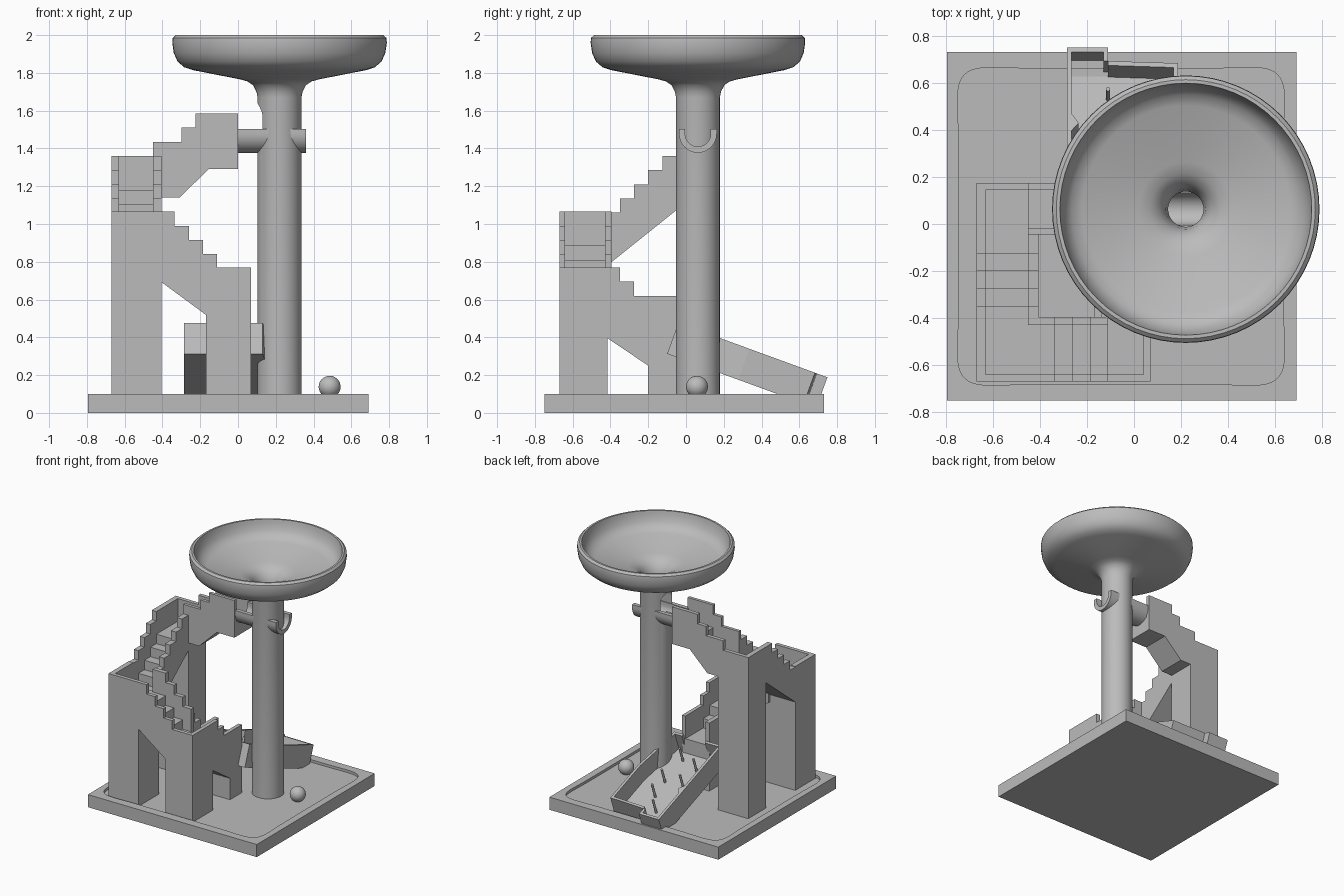
import bpy, bmesh, math
from mathutils import Matrix, Vector

cube = bpy.data.objects.get("Cube")
if cube:
    bpy.data.objects.remove(cube, do_unlink=True)

grey = bpy.data.materials.new("plain_grey")
grey.use_nodes = True
COLOUR = (0.5, 0.5, 0.5, 1)
grey.diffuse_color = COLOUR
grey.node_tree.nodes["Principled BSDF"].inputs["Base Color"].default_value = COLOUR


def finish(name, bm, smooth=False):
    bmesh.ops.recalc_face_normals(bm, faces=bm.faces)
    mesh = bpy.data.meshes.new(name)
    bm.to_mesh(mesh)
    bm.free()
    ob = bpy.data.objects.new(name, mesh)
    bpy.context.collection.objects.link(ob)
    mesh.materials.append(grey)
    if smooth:
        shade(ob)
    return ob


def shade(ob):
    bpy.ops.object.select_all(action='DESELECT')
    ob.select_set(True)
    bpy.context.view_layer.objects.active = ob
    bpy.ops.object.shade_smooth_by_angle(angle=math.radians(35))


def prism(name, axis, pts, a, b, matrix=None, smooth=False):
    """Extrude a 2D outline along an axis from a to b."""
    place = {'x': lambda p, t: (t, p[0], p[1]),
             'y': lambda p, t: (p[0], t, p[1]),
             'z': lambda p, t: (p[0], p[1], t)}[axis]
    bm = bmesh.new()
    lo = [bm.verts.new(place(p, a)) for p in pts]
    hi = [bm.verts.new(place(p, b)) for p in pts]
    bm.faces.new(lo)
    bm.faces.new(hi)
    n = len(pts)
    for i in range(n):
        j = (i + 1) % n
        bm.faces.new((lo[i], lo[j], hi[j], hi[i]))
    if matrix:
        bm.transform(matrix)
    return finish(name, bm, smooth)


def box(name, x, y, z, matrix=None):
    return prism(name, 'z', [(x[0], y[0]), (x[1], y[0]), (x[1], y[1]), (x[0], y[1])], *z, matrix)


def cut(ob, cutter):
    cutter.hide_render = True
    mod = ob.modifiers.new("cut", 'BOOLEAN')
    mod.object, mod.solver = cutter, 'EXACT'
    dg = bpy.context.evaluated_depsgraph_get()
    dg.update()
    ob.data = bpy.data.meshes.new_from_object(ob.evaluated_get(dg))
    ob.modifiers.clear()
    bpy.data.objects.remove(cutter, do_unlink=True)


# Base with a sunken tray
FLOOR = 0.08
base = box("base", (-0.795, 0.69), (-0.75, 0.73), (0, 0.1))


def tray_point(t):
    k = 1 - 0.03 * math.cos(4 * t)
    c, s = math.cos(t), math.sin(t)
    return (-0.055 + 0.71 * k * math.copysign(abs(c) ** 0.28, c),
            -0.01 + 0.69 * k * math.copysign(abs(s) ** 0.28, s))


cut(base, prism("tray_cutter", 'z', [tray_point(math.tau * i / 96) for i in range(96)], FLOOR, 0.2))

# Hollow column flaring into the funnel bowl
CX, CY = 0.22, 0.063
profile = [(0, 0.07), (0.116, 0.07), (0.116, 1.67), (0.122, 1.70), (0.14, 1.735), (0.17, 1.755), (0.21, 1.766),
           (0.46, 1.815), (0.505, 1.83), (0.54, 1.86), (0.56, 1.905), (0.568, 1.96), (0.566, 1.985), (0.55, 2.0),
           (0.535, 2.0), (0.53, 1.975), (0.515, 1.925), (0.485, 1.885), (0.44, 1.865),
           (0.2, 1.818), (0.15, 1.8), (0.11, 1.77), (0.085, 1.72), (0.075, 1.66), (0.075, 1.405), (0, 1.405)]
bm = bmesh.new()
ring = [bm.verts.new((CX + r, CY, z)) for r, z in profile]
edges = [bm.edges.new(pair) for pair in zip(ring, ring[1:])]
bmesh.ops.spin(bm, geom=ring + edges, cent=(CX, CY, 0), axis=(0, 0, 1), angle=math.tau, steps=64)
bmesh.ops.remove_doubles(bm, verts=bm.verts, dist=0.0005)
column = finish("column_and_funnel", bm)

# Arched exit in the column side
arch = [(CY + 0.073 * math.cos(math.pi * i / 16), 1.565 + 0.073 * math.sin(math.pi * i / 16)) for i in range(17)]
cut(column, prism("exit_cutter", 'x', arch + [(CY - 0.073, 1.44), (CY + 0.073, 1.44)], 0.05, CX))
shade(column)

# Half-pipe trough through the column
U = [math.pi + math.pi * i / 24 for i in range(25)]
trough = [(CY + 0.1 * math.cos(t), 1.48 + 0.103 * math.sin(t)) for t in U]
trough += [(CY + 0.1, 1.503), (CY + 0.068, 1.503)]
trough += [(CY + 0.068 * math.cos(t), 1.48 + 0.07 * math.sin(t)) for t in reversed(U)]
trough += [(CY - 0.068, 1.503), (CY - 0.1, 1.503)]
prism("trough", 'x', trough, -0.01, 0.36, smooth=True)

# Ball resting in the tray
bm = bmesh.new()
bmesh.ops.create_uvsphere(bm, u_segments=32, v_segments=16, radius=0.058,
                          matrix=Matrix.Translation((0.485, 0.058, 0.138)))
finish("ball", bm, True)

# Staircase flights: two stepped walls with a sunken stepped channel between
DEPTH, RISE = 0.18, 0.075


def flight(name, axis, breaks, top, under, outer, inner):
    def outline(drop):
        pts = []
        for i, (a, b) in enumerate(zip(breaks, breaks[1:])):
            pts += [(a, top - RISE * i - drop), (b, top - RISE * i - drop)]
        return pts + under
    prism(name + "_outer_wall", axis, outline(0), *outer)
    prism(name + "_inner_wall", axis, outline(0), *inner)
    lo, hi = sorted([outer, inner])
    prism(name + "_steps", axis, outline(DEPTH), lo[1], hi[0])


flight("upper_flight", 'y', [0, -0.225, -0.3, -0.45], 1.585,
       [(-0.45, 1.14), (-0.31, 1.14), (-0.155, 1.29), (0, 1.29)], (0.145, 0.175), (-0.045, -0.02))
flight("second_flight", 'x', [-0.03, -0.125, -0.2, -0.275, -0.35, -0.43], 1.36,
       [(-0.43, 0.77), (-0.03, 1.09)], (-0.67, -0.63), (-0.45, -0.405))
flight("third_flight", 'y', [-0.45, -0.335, -0.26, -0.185, -0.11], 1.065,
       [(-0.11, 0.475), (-0.45, 0.725)], (-0.67, -0.64), (-0.43, -0.395))
flight("fourth_flight", 'x', [-0.43, -0.35, -0.275, -0.05], 0.77,
       [(-0.05, FLOOR), (-0.2, FLOOR), (-0.2, 0.25), (-0.43, 0.405)], (0.04, 0.07), (-0.17, -0.135))


# Corner towers: solid core with two raised outer walls
def tower(name, x, y, top, wall_x, wall_y):
    box(name + "_core", x, y, (FLOOR, top - DEPTH))
    box(name + "_side_wall", wall_x, y, (FLOOR, top))
    box(name + "_end_wall", x, wall_y, (FLOOR, top))


tower("back_tower", (-0.67, -0.405), (-0.045, 0.175), 1.36, (-0.67, -0.63), (0.145, 0.175))
tower("corner_tower", (-0.67, -0.405), (-0.67, -0.415), 1.065, (-0.67, -0.63), (-0.67, -0.64))
tower("front_tower", (-0.17, 0.07), (-0.67, -0.415), 0.77, (0.04, 0.07), (-0.67, -0.64))

# Sloping pin ramp, built flat and then tilted
tilt = Matrix.Translation((0, -0.1, 0.313)) @ Matrix.Rotation(math.radians(-20.05), 4, 'X')
HIGH, T = 0.174, 0.02
rim = [(-0.285, 0), (0.13, 0), (0.187, 0.4), (0.187, 0.77), (-0.11, 0.78), (-0.11, 0.84), (-0.285, 0.84)]
prism("ramp_floor", 'z', rim, 0, 0.03, tilt)
for i, (a, b) in enumerate(zip(rim[1:], rim[2:] + rim[:1])):
    a, b = Vector(a), Vector(b)
    side = (b - a).normalized().orthogonal() * T
    prism("ramp_wall_%d" % i, 'z', [a, b, b + side, a + side], 0, HIGH, tilt)
for x in ((-0.285, -0.15), (0.05, 0.13)):
    box("ramp_back_wall", x, (0, T), (0, HIGH), tilt)
prism("ramp_deflector", 'z', [(-0.27, 0.46), (-0.235, 0.5), (-0.27, 0.55)], 0, HIGH, tilt)

# Pins standing square to the ramp
for x, s in ((0.01, 0.12), (0.01, 0.36), (-0.15, 0.36), (-0.01, 0.52), (-0.11, 0.66), (-0.15, 0.18)):
    bm = bmesh.new()
    bmesh.ops.create_cone(bm, cap_ends=True, segments=16, radius1=0.009, radius2=0.009, depth=0.13,
                          matrix=tilt @ Matrix.Translation((x, s, 0.09)))
    finish("ramp_pin", bm, True)
